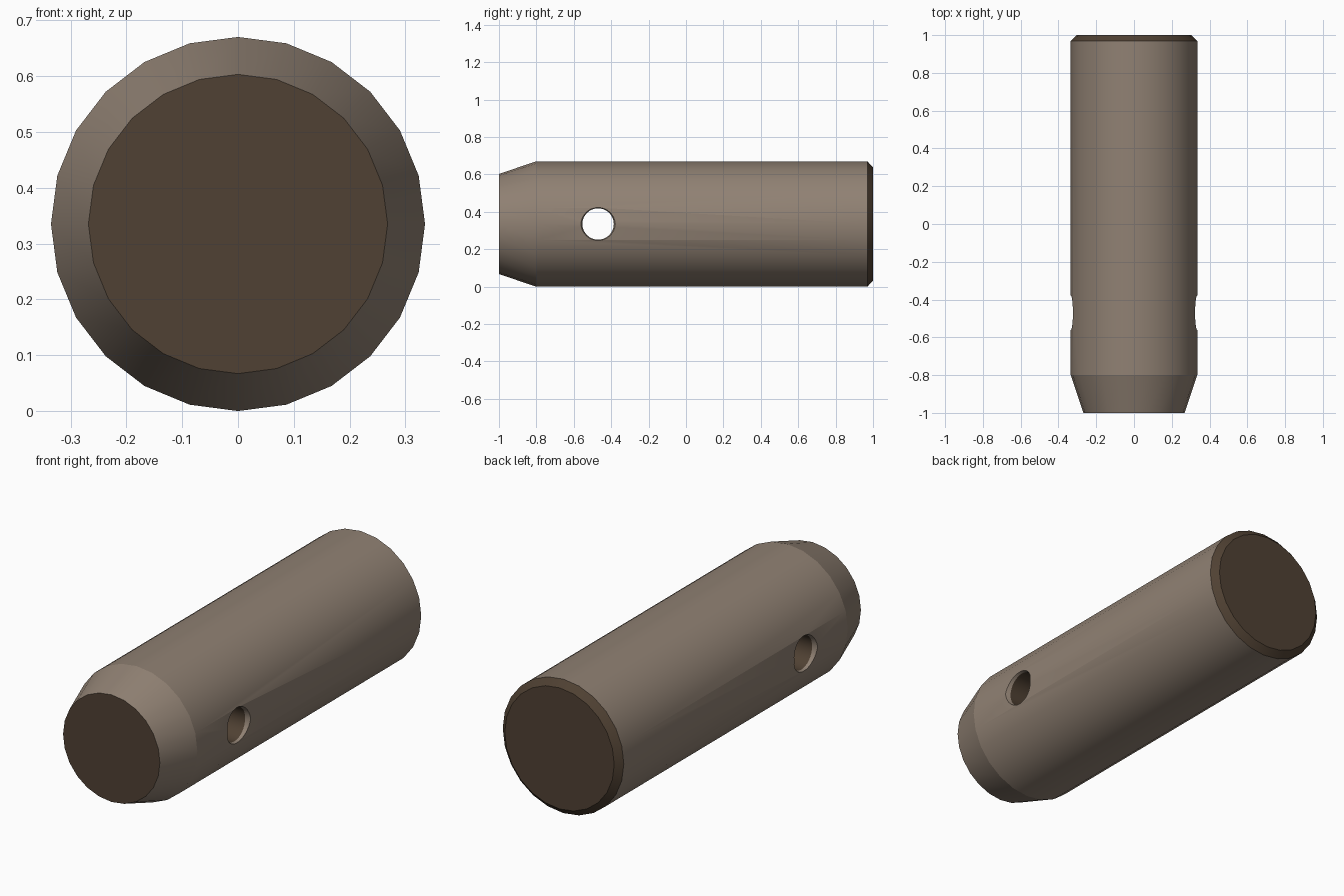
import bpy, bmesh, math
from mathutils import Vector

if "Cube" in bpy.data.objects:
    bpy.data.objects.remove(bpy.data.objects["Cube"])

R = 0.335          # pin radius, also the height of its axis


def material(name, rgb):
    m = bpy.data.materials.new(name)
    m.diffuse_color = (*rgb, 1)
    m.use_nodes = True
    m.node_tree.nodes["Principled BSDF"].inputs["Base Color"].default_value = m.diffuse_color
    return m


MATS = [material("warm_grey", (0.28, 0.22, 0.172)),
        material("dark_brown", (0.08, 0.053, 0.033))]


def lathe(name, profile, sides, mats, place):
    """Closed solid of revolution; mats = one index per band, then both caps."""
    bm = bmesh.new()
    rings = []
    for t, r in profile:
        rings.append([bm.verts.new(place(t, r * math.sin(a), r * math.cos(a)))
                      for a in (2 * math.pi * i / sides for i in range(sides))])
    for k, (lo, hi) in enumerate(zip(rings, rings[1:])):
        for i in range(sides):
            j = (i + 1) % sides
            bm.faces.new((lo[i], lo[j], hi[j], hi[i])).material_index = mats[k]
    for ring in (rings[0], rings[-1]):
        bm.faces.new(ring).material_index = mats[-1]
    bmesh.ops.recalc_face_normals(bm, faces=bm.faces[:])
    mesh = bpy.data.meshes.new(name)
    bm.to_mesh(mesh)
    bm.free()
    for m in MATS:
        mesh.materials.append(m)
    ob = bpy.data.objects.new(name, mesh)
    bpy.context.collection.objects.link(ob)
    return ob


# Pin body: tapered nose, straight shank, dark chamfered tail
pin = lathe("pin_body",
            [(-1, 0.268), (-0.8, R), (0.97, R), (1, 0.303)], 24,
            [0, 0, 1, 1],
            lambda t, u, v: Vector((u, t, R + v)))

# Cross hole cutter: dark bore with a slight flare at both mouths
cutter = lathe("hole_cutter",
               [(-0.4, 0.113), (-0.31, 0.084), (0.31, 0.084), (0.4, 0.113)], 32,
               [0, 1, 0, 0],
               lambda t, u, v: Vector((t, -0.47 + u, R + v)))
cutter.hide_render = True

cut = pin.modifiers.new("cross_hole", 'BOOLEAN')
cut.operation = 'DIFFERENCE'
cut.solver = 'EXACT'
cut.object = cutter
bpy.context.view_layer.objects.active = pin
pin.select_set(True)
bpy.ops.object.modifier_apply(modifier=cut.name)
bpy.data.objects.remove(cutter)

# Smooth round sides, crisp taper and chamfer edges
bpy.ops.object.shade_smooth_by_angle(angle=math.radians(17))
